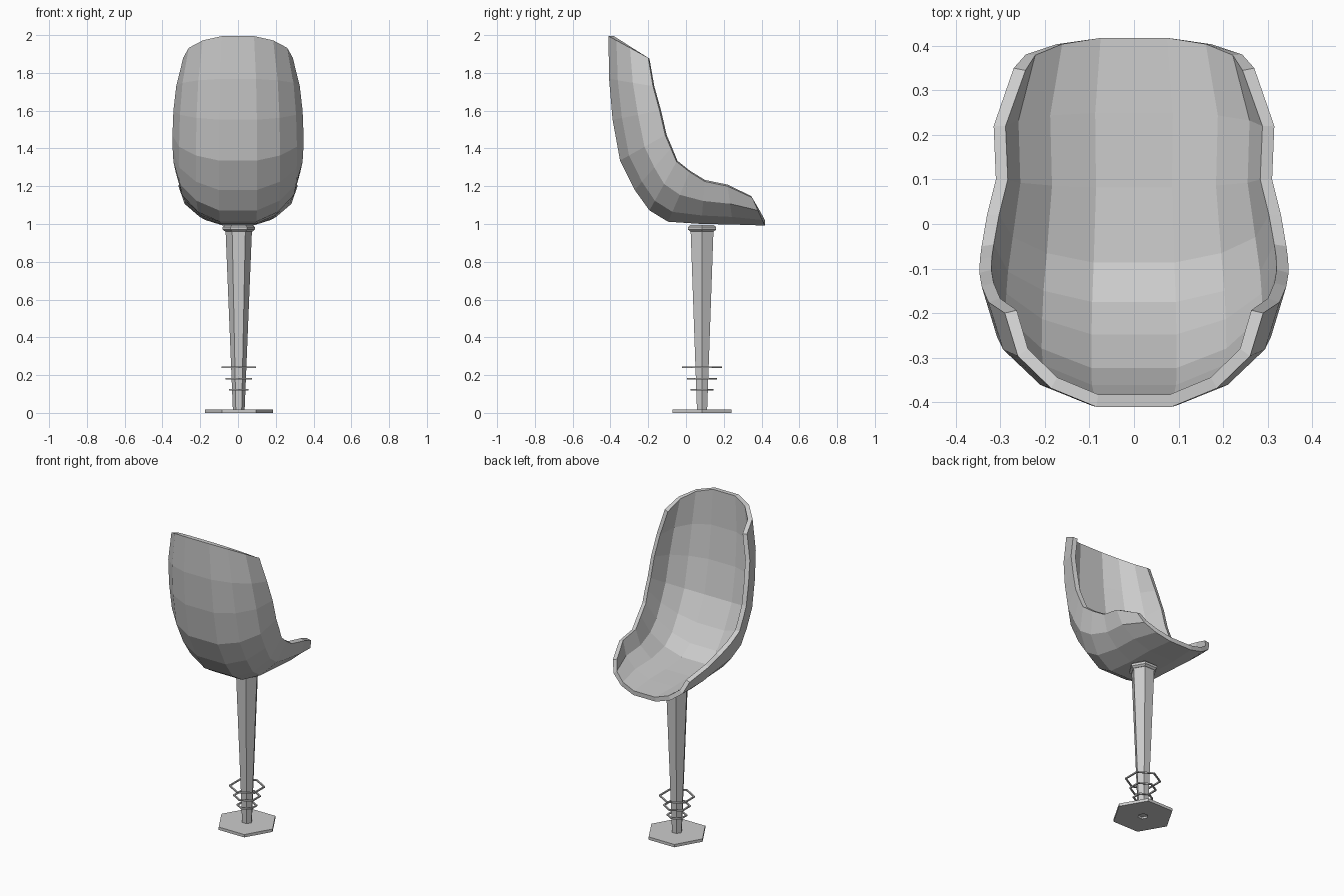
import bpy
from math import sin, cos, pi, radians

if "Cube" in bpy.data.objects:
    bpy.data.objects.remove(bpy.data.objects["Cube"])

CX, CY = 0.004, 0.085   # axis of the pedestal


def make_object(name, verts, faces):
    mesh = bpy.data.meshes.new(name)
    mesh.from_pydata(verts, [], faces)
    mesh.update()
    obj = bpy.data.objects.new(name, mesh)
    bpy.context.collection.objects.link(obj)
    return obj


def hex_lathe(name, profile, turn=0.0, closed=False):
    """Sweep a (radius, z) profile, listed bottom to top, round a hexagon."""
    n, rows = 6, len(profile)
    verts = [(CX + r * cos(turn + i * pi / 3), CY + r * sin(turn + i * pi / 3), z)
             for r, z in profile for i in range(n)]
    faces = []
    for k in range(rows if closed else rows - 1):
        a, b = k * n, (k + 1) % rows * n
        for i in range(n):
            j = (i + 1) % n
            faces.append((a + i, a + j, b + j, b + i))
    if not closed:
        faces.append(tuple(reversed(range(n))))
        faces.append(tuple(range((rows - 1) * n, rows * n)))
    return make_object(name, verts, faces)


# Seat shell: U-shaped sections from the lip, under the seat and up the back.
# Each section: spine y, z, then rim x, y, z.
sections = [
    (0.42, 0.985, 0.27, 0.35, 1.14),
    (0.25, 0.988, 0.315, 0.22, 1.20),
    (0.08, 0.990, 0.31, 0.10, 1.225),
    (-0.10, 1.00, 0.33, 0.02, 1.275),
    (-0.20, 1.06, 0.342, -0.05, 1.33),
    (-0.28, 1.17, 0.346, -0.08, 1.40),
    (-0.36, 1.33, 0.347, -0.11, 1.47),
    (-0.40, 1.55, 0.342, -0.14, 1.60),
    (-0.418, 1.77, 0.327, -0.175, 1.73),
    (-0.42, 2.00, 0.29, -0.20, 1.88),
]
angles = [radians(a) for a in (-90, -64, -40, -17, 17, 40, 64, 90)]
cols = len(angles)
verts = []
for sy, sz, rx, ry, rz in sections:
    for t in angles:
        lift = 1 - cos(t)
        verts.append((rx * sin(t), sy + (ry - sy) * lift, sz + (rz - sz) * lift))
faces = [(s * cols + c, s * cols + c + 1, (s + 1) * cols + c + 1, (s + 1) * cols + c)
         for s in range(len(sections) - 1) for c in range(cols - 1)]
shell = make_object("seat_shell", verts, faces)
thick = shell.modifiers.new("thickness", 'SOLIDIFY')
thick.thickness = 0.028
thick.offset = -1

# Pedestal: base plate with a centre hole, tapered stem, collar
hex_lathe("base_plate", [(0.03, 0.0), (0.18, 0.0), (0.18, 0.018), (0.03, 0.018)], closed=True)
hex_lathe("stem", [(0.031, 0.012), (0.07, 0.97)])
hex_lathe("collar", [(0.072, 0.96), (0.085, 0.97), (0.085, 0.985), (0.07, 0.995)])

# Thin wire rings round the lower stem
for i, (r, z) in enumerate([(0.06, 0.122), (0.08, 0.182), (0.105, 0.242)]):
    h = 0.004
    hex_lathe(f"foot_ring_{i + 1}",
              [(r - 0.01, z - h), (r, z - h), (r, z + h), (r - 0.01, z + h)],
              turn=pi / 6, closed=True)
